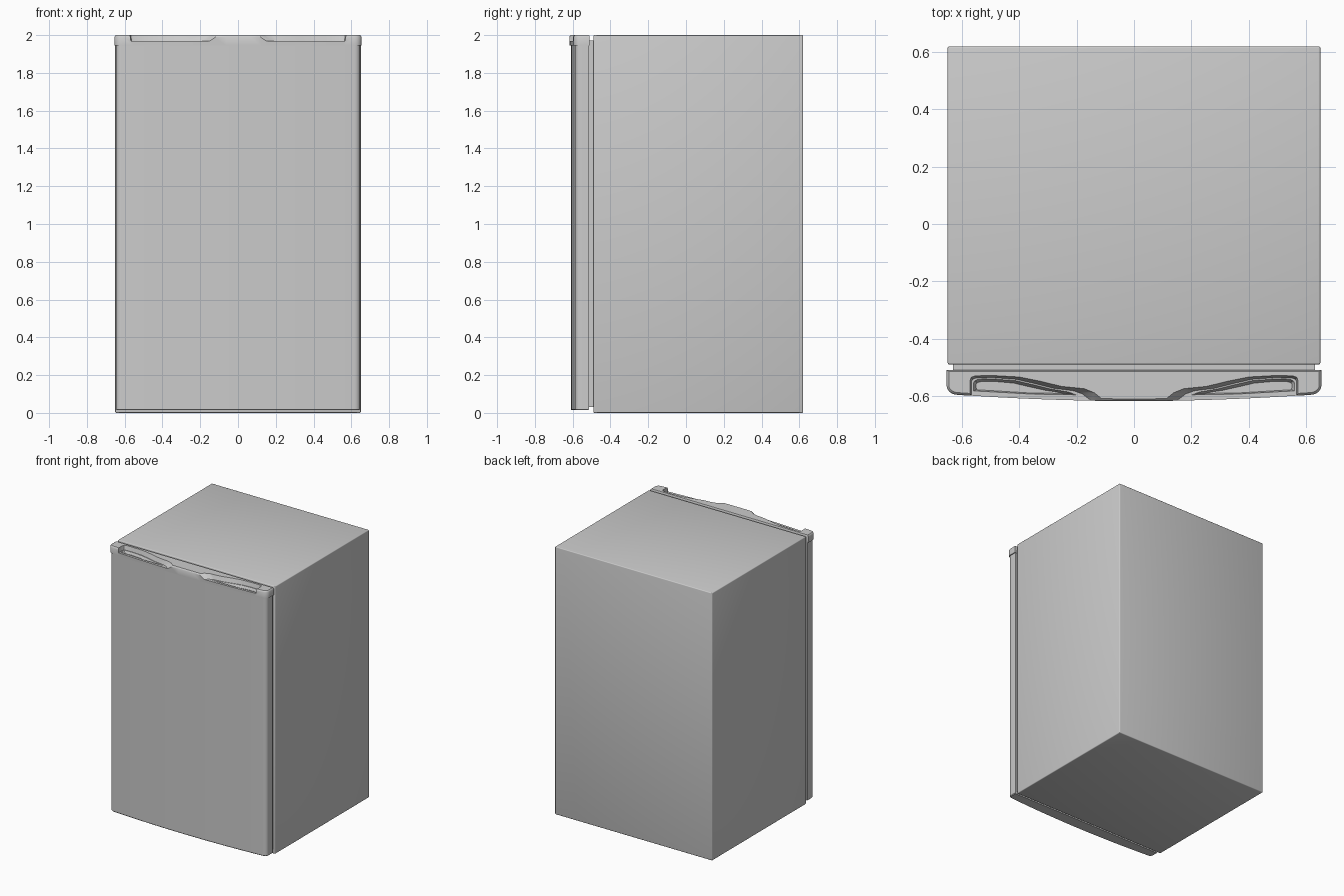
import bpy, bmesh, math

if "Cube" in bpy.data.objects:
    bpy.data.objects.remove(bpy.data.objects["Cube"])


def loft(name, layers):
    """Closed solid through stacked (outline, z) layers with equal point counts."""
    bm = bmesh.new()
    rings = [[bm.verts.new((x, y, z)) for x, y in pts] for pts, z in layers]
    n = len(rings[0])
    for a, b in zip(rings, rings[1:]):
        for i in range(n):
            j = (i + 1) % n
            bm.faces.new((a[i], a[j], b[j], b[i]))
    bm.faces.new(rings[0])
    bm.faces.new(rings[-1])
    bmesh.ops.recalc_face_normals(bm, faces=bm.faces)
    mesh = bpy.data.meshes.new(name)
    bm.to_mesh(mesh)
    bm.free()
    ob = bpy.data.objects.new(name, mesh)
    bpy.context.collection.objects.link(ob)
    return ob


def activate(ob):
    bpy.ops.object.select_all(action='DESELECT')
    ob.select_set(True)
    bpy.context.view_layer.objects.active = ob


def smooth(ob):
    activate(ob)
    bpy.ops.object.shade_smooth_by_angle(angle=math.radians(35))


def box(name, x, y0, y1, z0, z1, bevel=0):
    ob = loft(name, [([(-x, y0), (x, y0), (x, y1), (-x, y1)], z) for z in (z0, z1)])
    if bevel:
        m = ob.modifiers.new("Bevel", 'BEVEL')
        m.width, m.segments = bevel, 3
        activate(ob)
        bpy.ops.object.modifier_apply(modifier=m.name)
        smooth(ob)
    return ob


def door_outline(d=0.0, back=-0.512):
    """Bowed front with rounded corners, inset by d."""
    right = []
    for i in range(1, 11):
        x = 0.615 * i / 10
        right.append((x, -0.614 + 0.022 * (x / 0.615) ** 2 + d))
    for i in range(1, 7):
        a = math.pi / 2 * i / 6
        right.append((0.615 + (0.035 - d) * math.sin(a),
                      -0.562 - (0.030 - d) * math.cos(a)))
    right.append((0.65 - d, back - d * 0.5))
    left = [(-x, y) for x, y in reversed(right)]
    return left + [(0, -0.614 + d)] + right


# Cabinet and recessed door seal
box("cabinet", 0.65, -0.49, 0.62, 0.0, 2.0, 0.006)
box("door_seal", 0.632, -0.515, -0.485, 0.03, 1.972)

# Bowed door panel
smooth(loft("door_panel", [(door_outline(0.009), 0.014), (door_outline(0.004), 0.019),
                           (door_outline(0.004), 1.945)]))

# Top trim with a softened upper edge
trim = loft("door_top_trim", [(door_outline(-0.003), 1.945), (door_outline(-0.004), 1.99),
                              (door_outline(0), 1.997), (door_outline(0.004), 2.0)])

# Scooped finger grips, left and right: open step at the front, then a deeper hollow
edge_top = [(0.572, -0.545), (0.568, -0.534), (0.555, -0.529), (0.49, -0.528), (0.40, -0.533),
            (0.32, -0.549), (0.25, -0.566), (0.17, -0.574), (0.135, -0.588), (0.10, -0.616)]
edge_low = [(0.567, -0.55), (0.563, -0.542), (0.55, -0.537), (0.49, -0.536), (0.41, -0.542),
            (0.34, -0.558), (0.28, -0.573), (0.21, -0.582), (0.18, -0.593), (0.15, -0.616)]
hollow_top = [(0.562, -0.583), (0.563, -0.555), (0.557, -0.545), (0.545, -0.540), (0.49, -0.539),
              (0.41, -0.545), (0.34, -0.561), (0.28, -0.576), (0.22, -0.586), (0.19, -0.597),
              (0.36, -0.594)]
hollow_low = [(0.55, -0.578), (0.551, -0.56), (0.547, -0.553), (0.535, -0.55), (0.49, -0.549),
              (0.42, -0.555), (0.36, -0.569), (0.31, -0.58), (0.27, -0.586), (0.25, -0.591),
              (0.37, -0.589)]
for s in (-1, 1):
    def side(pts):
        return [(s * x, y) for x, y in pts]
    step = loft("grip_step_cutter", [
        (side([(0.567, -0.7)] + edge_low + [(0.15, -0.7)]), 1.968),
        (side([(0.572, -0.7)] + edge_top + [(0.10, -0.7)]), 2.003),
        (side([(0.572, -0.7)] + edge_top + [(0.10, -0.7)]), 2.02)])
    hollow = loft("grip_hollow_cutter", [(side(hollow_low), 1.950), (side(hollow_top), 1.972)])
    for cutter in (step, hollow):
        cutter.hide_render = True
        m = trim.modifiers.new("Cut", 'BOOLEAN')
        m.operation, m.solver, m.object = 'DIFFERENCE', 'EXACT', cutter
        activate(trim)
        bpy.ops.object.modifier_apply(modifier=m.name)
        bpy.data.objects.remove(cutter)
smooth(trim)
